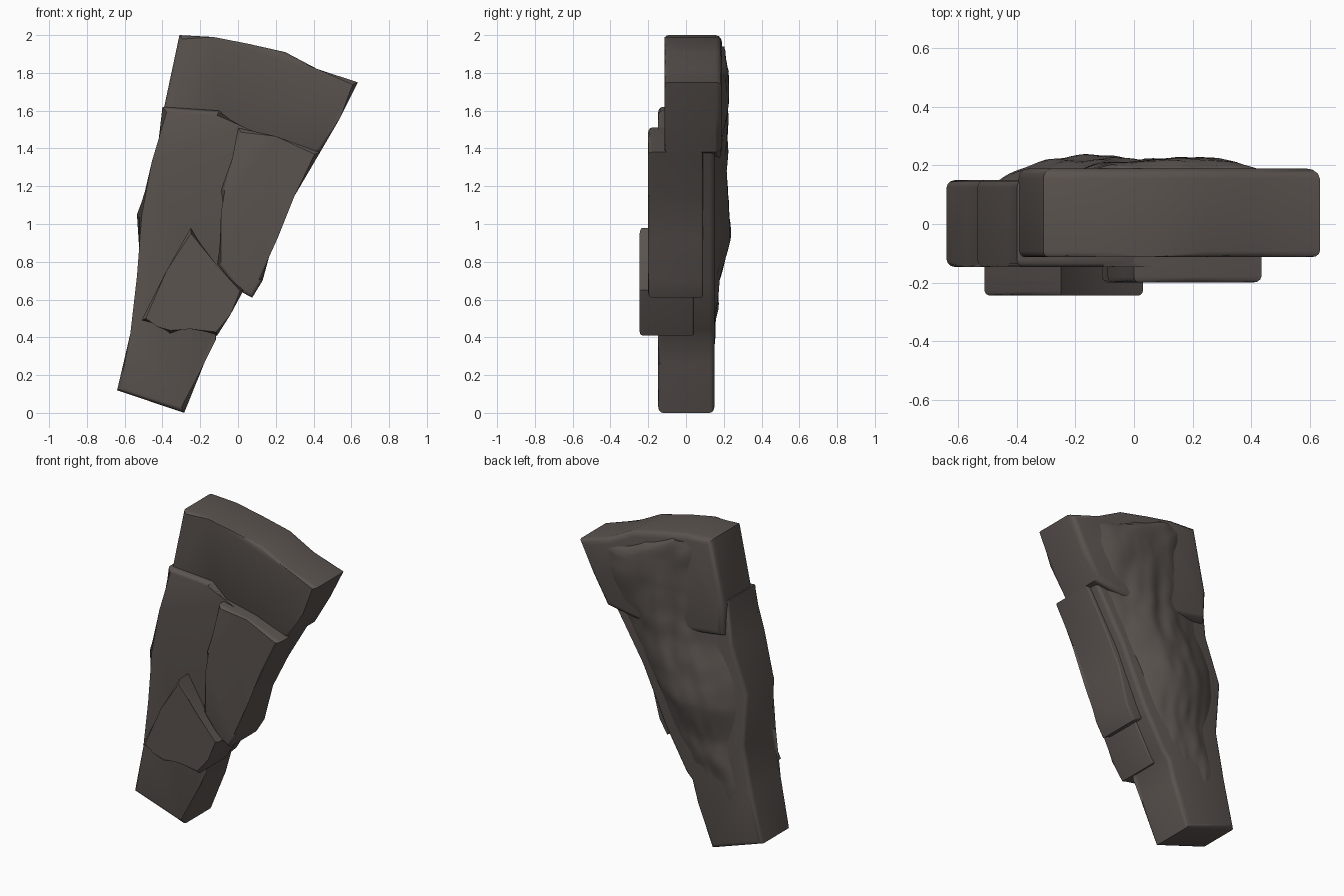
import bpy, bmesh, math
from mathutils import Vector, noise

if "Cube" in bpy.data.objects:
    bpy.data.objects.remove(bpy.data.objects["Cube"], do_unlink=True)

stone = bpy.data.materials.new("dark brown stone")
stone.use_nodes = True
colour = (0.105, 0.088, 0.08, 1)
stone.diffuse_color = colour
stone.node_tree.nodes["Principled BSDF"].inputs["Base Color"].default_value = colour
stone.node_tree.nodes["Principled BSDF"].inputs["Roughness"].default_value = 0.9


def finish(name, bm, angle):
    bmesh.ops.recalc_face_normals(bm, faces=bm.faces)
    mesh = bpy.data.meshes.new(name)
    bm.to_mesh(mesh)
    bm.free()
    mesh.materials.append(stone)
    ob = bpy.data.objects.new(name, mesh)
    bpy.context.collection.objects.link(ob)
    bpy.ops.object.select_all(action='DESELECT')
    ob.select_set(True)
    bpy.context.view_layer.objects.active = ob
    bpy.ops.object.shade_smooth_by_angle(angle=math.radians(angle))
    return ob


def slab(name, outline, front, back, round_front, round_back):
    """Extrude an (x, z) outline from front to back and round its rims."""
    bm = bmesh.new()
    rims = [[bm.verts.new((x, y, z)) for x, z in outline] for y in (front, back)]
    n = len(outline)
    caps = [bm.faces.new(rim) for rim in rims]
    for i in range(n):
        j = (i + 1) % n
        bm.faces.new((rims[0][i], rims[0][j], rims[1][j], rims[1][i]))
    for cap, width in zip(caps, (round_front, round_back)):
        bmesh.ops.bevel(bm, geom=list(cap.edges), offset=width, segments=3,
                        profile=0.5, affect='EDGES', clamp_overlap=True)
    return finish(name, bm, 40)


# Main tapering body
slab("main_body", [
    (-0.64, 0.12), (-0.57, 0.42), (-0.51, 0.72), (-0.535, 1.05), (-0.43, 1.33),
    (-0.40, 1.62), (-0.1, 1.6), (0.02, 1.49), (0.41, 1.38), (0.21, 1.05),
    (0.05, 0.7), (-0.1, 0.44), (-0.14, 0.4), (-0.18, 0.26), (-0.285, 0.0)],
    -0.147, 0.15, 0.025, 0.025)

# Wide head block
slab("head_block", [
    (-0.31, 2.0), (-0.13, 1.99), (0.05, 1.955), (0.25, 1.91), (0.42, 1.82),
    (0.635, 1.75), (0.54, 1.56), (0.435, 1.38), (0.2, 1.34), (-0.1, 1.36),
    (-0.385, 1.4), (-0.395, 1.6)],
    -0.113, 0.19, 0.02, 0.035)

# Raised slab along the left side
slab("side_slab", [
    (0.0, 1.51), (0.2, 1.465), (0.435, 1.38), (0.3, 1.15), (0.19, 0.93),
    (0.13, 0.7), (0.075, 0.61), (0.0, 0.65), (-0.11, 0.79), (-0.07, 1.06),
    (-0.09, 1.18), (-0.03, 1.35)],
    -0.2, 0.09, 0.02, 0.01)

# Chipped overlapping slab near the foot
slab("lower_slab", [
    (-0.25, 0.98), (-0.13, 0.78), (0.03, 0.65), (-0.04, 0.52), (-0.11, 0.41),
    (-0.25, 0.46), (-0.36, 0.42), (-0.42, 0.47), (-0.51, 0.49), (-0.38, 0.75)],
    -0.245, 0.04, 0.015, 0.01)

# Rough weathered back: rows of height, right edge, left edge, crest depth
rows = [(0.1, -0.58, -0.29, 0.14), (0.45, -0.53, -0.15, 0.155), (0.7, -0.48, 0.0, 0.18),
        (0.93, -0.49, 0.1, 0.235), (1.12, -0.48, 0.22, 0.225), (1.3, -0.4, 0.33, 0.21),
        (1.45, -0.36, 0.44, 0.215), (1.65, -0.35, 0.54, 0.23), (1.76, -0.33, 0.57, 0.225),
        (1.85, -0.31, 0.3, 0.215), (1.94, -0.3, 0.05, 0.19)]
bm = bmesh.new()
grid = []
COLS, STEPS = 28, 70
for s in range(STEPS + 1):
    z = rows[0][0] + (rows[-1][0] - rows[0][0]) * s / STEPS
    k = max(i for i in range(len(rows) - 1) if rows[i][0] <= z + 1e-6)
    a, b = rows[k], rows[k + 1]
    t = (z - a[0]) / (b[0] - a[0])
    x0, x1, crest = (a[i] + (b[i] - a[i]) * t for i in (1, 2, 3))
    line = []
    for c in range(COLS + 1):
        u = c / COLS
        x = x0 + (x1 - x0) * u
        arch = min(1, 4.5 * u * (1 - u)) ** 0.7
        ridge = math.exp(-((u - 0.62) / 0.3) ** 2)
        rough = noise.noise(Vector((x * 7, 3, z * 3.5))) + 0.5 * noise.noise(Vector((x * 15, 8, z * 8)))
        y = 0.12 + (crest - 0.12) * arch * (0.75 + 0.25 * ridge) + 0.018 * rough * arch
        line.append(bm.verts.new((x, y, z)))
    grid.append(line)
for lower, upper in zip(grid, grid[1:]):
    for c in range(COLS):
        bm.faces.new((lower[c + 1], lower[c], upper[c], upper[c + 1]))
# Close the shell inside the body
rim = [e for e in bm.edges if e.is_boundary]
skirt = bmesh.ops.extrude_edge_only(bm, edges=rim)["geom"]
for v in (g for g in skirt if isinstance(g, bmesh.types.BMVert)):
    v.co.y = 0.08
bmesh.ops.holes_fill(bm, edges=[e for e in bm.edges if e.is_boundary], sides=0)
finish("weathered_back", bm, 50)
